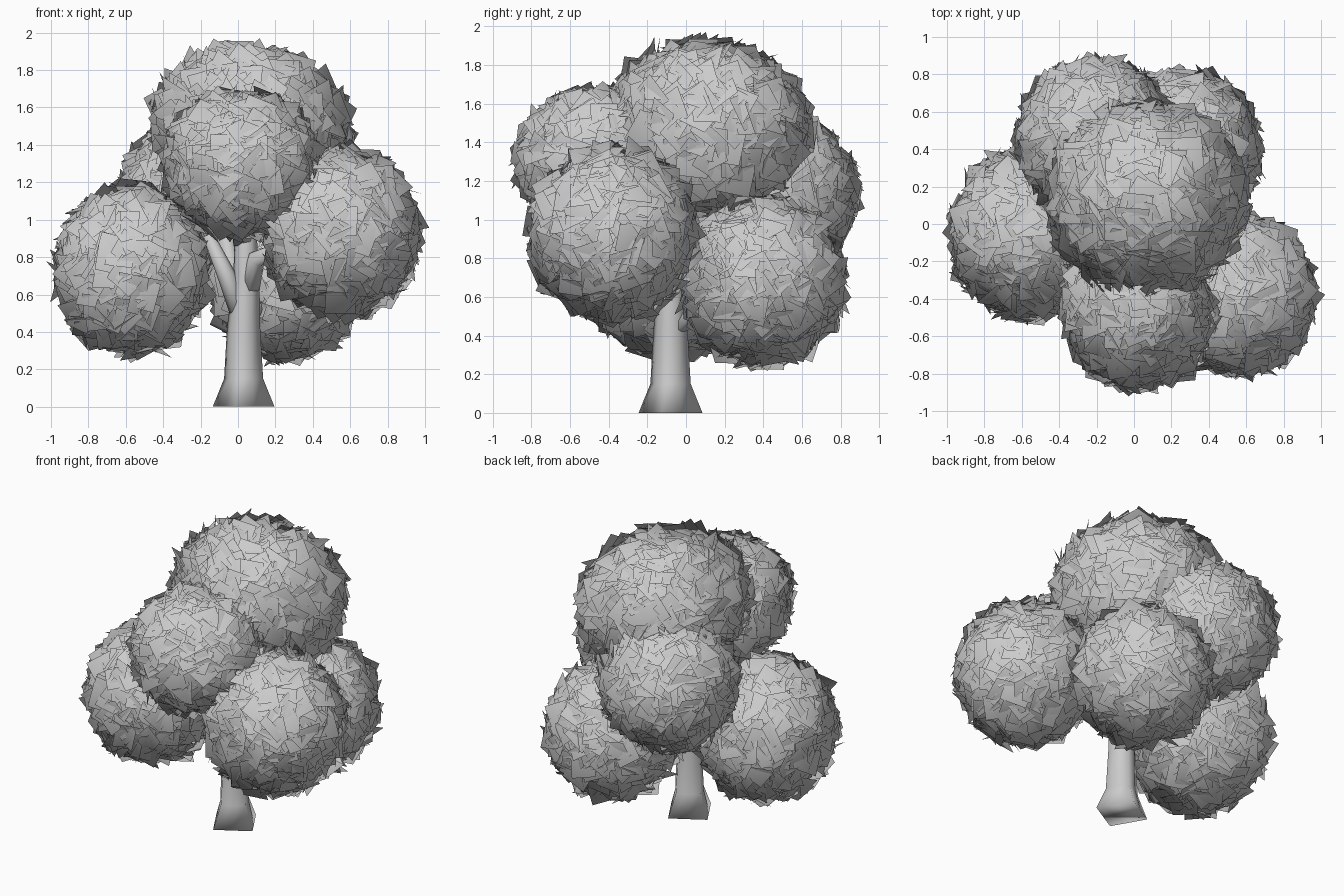
import bpy, math, random
from mathutils import Vector, Quaternion

if "Cube" in bpy.data.objects:
    bpy.data.objects.remove(bpy.data.objects["Cube"])

random.seed(7)


def new_object(name, verts, faces, normals=None):
    mesh = bpy.data.meshes.new(name)
    mesh.from_pydata(verts, [], faces)
    mesh.update()
    for p in mesh.polygons:
        p.use_smooth = True
    if normals:
        mesh.normals_split_custom_set_from_vertices(normals)
    ob = bpy.data.objects.new(name, mesh)
    bpy.context.collection.objects.link(ob)
    return ob


def tube(name, rings, sides=8, turn=0.0):
    """Loft rings of (centre, radius, squareness); squareness pulls in every second point."""
    verts, faces = [], []
    for i, (c, r, square) in enumerate(rings):
        a, b = rings[max(i - 1, 0)][0], rings[min(i + 1, len(rings) - 1)][0]
        axis = (Vector(b) - Vector(a)).normalized()
        q = Vector((0, 0, 1)).rotation_difference(axis) if i else Quaternion()
        for k in range(sides):
            t = turn + math.tau * k / sides
            rr = r * (1 - square * (k % 2))
            verts.append(Vector(c) + q @ Vector((rr * math.cos(t), rr * math.sin(t), 0)))
    for i in range(len(rings) - 1):
        for k in range(sides):
            n = (k + 1) % sides
            faces.append((i * sides + k, i * sides + n, (i + 1) * sides + n, (i + 1) * sides + k))
    faces.append(tuple(reversed(range(sides))))
    faces.append(tuple(range((len(rings) - 1) * sides, len(rings) * sides)))
    return new_object(name, verts, faces)


def foliage(name, centre, radii, count=750, size=0.15, lean=0.0):
    """Ball of overlapping square leaf cards, shaded roughly like a smooth ball."""
    centre, radii = Vector(centre), Vector(radii)
    tilt = Quaternion((-1, 1, 0), 0) if not lean else Quaternion(Vector((-1, 1, 0)).normalized(), lean)
    verts, faces, normals = [], [], []
    for i in range(count):
        # even spread over the ball, then jitter
        z = 1 - 2 * (i + 0.5) / count
        t = i * math.pi * (3 - math.sqrt(5)) + random.uniform(-0.1, 0.1)
        s = math.sqrt(1 - z * z)
        d = Vector((s * math.cos(t), s * math.sin(t), z))
        p = centre + tilt @ (d * radii * random.uniform(0.83, 0.95))
        # tangent card, spun and tilted at random
        q = d.to_track_quat('Z', 'Y') @ Quaternion((0, 0, 1), random.uniform(0, math.tau))
        q = q @ Quaternion((1, 0, 0), random.uniform(-0.65, 0.65))
        q = q @ Quaternion((0, 1, 0), random.uniform(-0.65, 0.65))
        h = size * random.uniform(0.85, 1.15) / 2
        base = len(verts)
        face_normal = q @ Vector((0, 0, 1))
        for x, y in ((-h, -h), (h, -h), (h, h), (-h, h)):
            v = p + q @ Vector((x, y, 0))
            verts.append(v)
            normals.append(((v - centre).normalized() + 0.35 * face_normal).normalized())
        faces.append((base, base + 1, base + 2, base + 3))
    return new_object(name, verts, faces, normals)


# Trunk with flared square foot
tube("trunk", [((0.03, -0.08, 0), 0.171, 0.29), ((0.03, -0.08, 0.15), 0.108, 0.2),
               ((0.03, -0.08, 0.42), 0.092, 0.12), ((0.045, -0.08, 0.7), 0.072, 0.1),
               ((0.04, -0.09, 0.95), 0.06, 0.1), ((0.04, 0.03, 1.4), 0.04, 0.1)],
     turn=math.radians(-15))

# Branches reaching into each foliage ball
branches = {
    "left": [(0.01, -0.08, 0.5), (-0.06, -0.08, 0.7), (-0.16, -0.08, 0.92)],
    "right": [(0.06, -0.09, 0.62), (0.1, -0.15, 0.79), (0.3, -0.28, 0.88)],
    "front": [(0.03, -0.08, 0.86), (0.02, -0.2, 1.02), (0.02, -0.4, 1.22)],
    "back_low": [(0.04, -0.05, 0.42), (0.1, 0.1, 0.58), (0.2, 0.3, 0.68)],
    "back_high": [(0.0, -0.05, 0.6), (-0.06, 0.12, 0.88), (-0.16, 0.36, 1.08)],
}
for key, pts in branches.items():
    tube(key + "_branch", list(zip(pts, (0.055, 0.05, 0.03), (0, 0, 0))))

# Foliage balls
foliage("top_foliage", (0.07, 0.13, 1.49), (0.54, 0.54, 0.43), 1000, 0.16, math.radians(15))
foliage("front_foliage", (0.02, -0.43, 1.3), (0.42, 0.46, 0.39))
foliage("left_foliage", (-0.57, -0.05, 0.73), (0.41, 0.47, 0.46))
foliage("right_foliage", (0.55, -0.38, 0.93), (0.42, 0.44, 0.46))
foliage("back_low_foliage", (0.26, 0.4, 0.68), (0.42, 0.43, 0.44))
foliage("back_high_foliage", (-0.2, 0.46, 1.14), (0.43, 0.43, 0.42))
